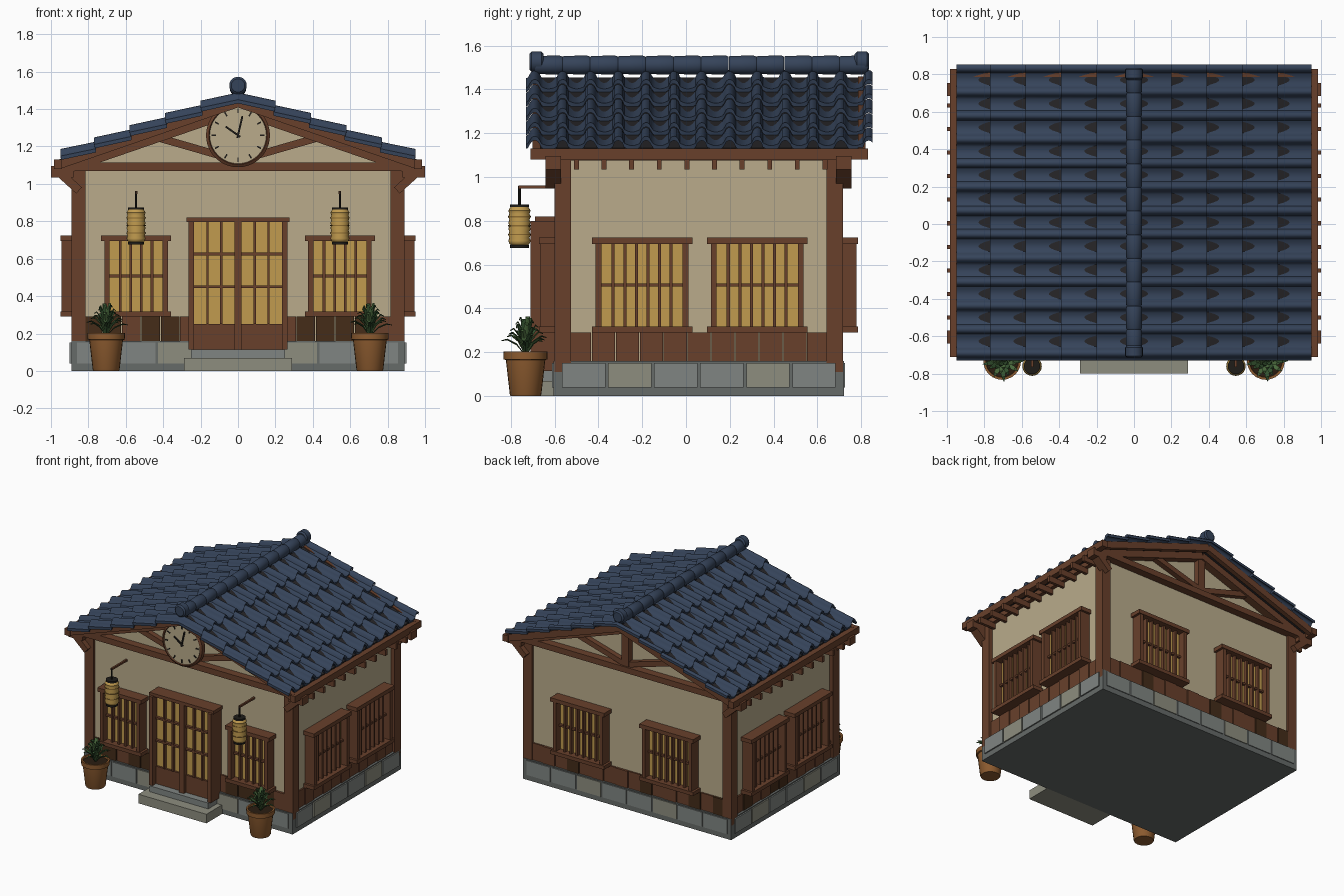
import bpy, bmesh, math, random
from mathutils import Matrix, Vector

if "Cube" in bpy.data.objects:
    bpy.data.objects.remove(bpy.data.objects["Cube"])

random.seed(4)
PALETTE = dict(tile="38455a", soffit="2b2a2c", wood="68422f", dark="46301f", plaster="b8aa8a",
               paper="c09a50", stone="7f8481", stone2="8c8c7e", base="666a68", pot="8c5c33",
               soil="2e2218", leaf="4c6b40", leaf2="365232", black="24221f", band="8a6a34")
parts, mats = {}, {}


def material(key):
    if key not in mats:
        h = PALETTE[key]
        mats[key] = bpy.data.materials.new(key)
        mats[key].diffuse_color = [(int(h[i:i + 2], 16) / 255) ** 2.2 for i in (0, 2, 4)] + [1]
    return mats[key]


def part(name, col):
    return parts.setdefault(name, (bmesh.new(), col))[0]


def box(name, col, x0, x1, y0, y1, z0, z1, M=Matrix()):
    T = Matrix.Translation(((x0 + x1) / 2, (y0 + y1) / 2, (z0 + z1) / 2))
    bmesh.ops.create_cube(part(name, col), size=1, matrix=M @ T @ Matrix.Diagonal((abs(x1 - x0), abs(y1 - y0), z1 - z0, 1)))


def beam(name, col, a, b, depth, height):
    # sloped beam in an xz plane, from a=(x,z) to b=(x,z), depth=(y0,y1)
    dx, dz = b[0] - a[0], b[1] - a[1]
    M = Matrix.Translation((a[0], 0, a[1])) @ Matrix.Rotation(-math.atan2(dz, dx), 4, 'Y')
    box(name, col, 0, math.hypot(dx, dz), depth[0], depth[1], -height / 2, height / 2, M)


def lathe(name, col, profile, M, seg=20):
    bm = part(name, col)
    rings = [[bm.verts.new(M @ Vector((r * math.cos(2 * math.pi * i / seg), r * math.sin(2 * math.pi * i / seg), z)))
              for i in range(seg)] for r, z in profile]
    skin(bm, rings)


def skin(bm, rings):
    n = len(rings[0])
    faces = [bm.faces.new((a[i], a[(i + 1) % n], b[(i + 1) % n], b[i])) for a, b in zip(rings, rings[1:]) for i in range(n)]
    faces += [bm.faces.new(rings[0]), bm.faces.new(rings[-1])]
    bmesh.ops.recalc_face_normals(bm, faces=faces)


def at(x, y, z=0, rot=0, axis='Z'):
    return Matrix.Translation((x, y, z)) @ Matrix.Rotation(rot, 4, axis)


W, F, B = 0.86, -0.58, 0.695  # wall planes: side, front, back

# foundation with stone blocks, and entrance steps
box("foundation", "base", -.89, .89, -.605, .72, 0, .16)
for s in (-1, 1):
    for i in range(6):
        y = -.565 + i * .21
        box("foundation_blocks" + "_b" * (i % 3 == 1), "stone2" if i % 3 == 1 else "stone",
            s * .85, s * .9, y, y + .197, .04, .152)
    for i in range(8):
        x = -.86 + i * .216
        y = -.612 if s < 0 else .726
        box("foundation_blocks" + "_b" * (i % 3 == 2), "stone2" if i % 3 == 2 else "stone",
            x, x + .203, y, y - s * .05, .04, .152)
box("lower_step", "stone2", -.29, .29, -.8, -.6, 0, .07)
box("upper_step", "stone", -.25, .25, -.72, -.6, .07, .115)

# plaster walls with gables
bm = part("walls", "plaster")
outline = [(-W, .15), (W, .15), (W, 1.11), (0, 1.415), (-W, 1.11)]
skin(bm, [[bm.verts.new((x, y, z)) for x, z in outline] for y in (F, B)])

# wainscot planks around the walls
for M, length in ((at(0, F), 1.66), (at(0, B, 0, math.pi), 1.66),
                  (at(W, .06, 0, math.pi / 2), 1.2), (at(-W, .06, 0, -math.pi / 2), 1.2)):
    n = round(length / .107)
    w = length / n
    for i in range(n):
        dark = random.random() < .28
        x = -length / 2 + i * w
        box("dark_planks" if dark else "planks", "dark" if dark else "wood",
            x + .002, x + w - .002, -.012 - .006 * (i % 2), .01, .16, .29, M)

# corner posts, wall plates, fascia, rafter tails
for s in (-1, 1):
    for y in (-.6, .64):
        box("corner_posts", "wood", s * .815, s * .89, y, y + .076, .11, 1.1)
    box("wall_plates", "wood", s * .82, s * .89, -.62, .735, 1.075, 1.125)
    box("eave_fascia", "wood", s * .94, s * .985, -.71, .83, 1.08, 1.13)
    for k in range(10):
        y = -.5 + k * .126
        box("rafter_tails", "wood", s * .85, s, y - .011, y + .011, 1.035, 1.08)

# gable trusses, front and back
for y0, y1, yb in ((-.64, -.57, -.70), (.685, .755, .785)):
    box("tie_beams", "wood", -.97, .97, y0, y1, 1.07, 1.115)
    box("king_posts", "wood", -.03, .03, y0 + .012, y1 - .012, 1.11, 1.41)
    for s in (-1, 1):
        beam("top_chords", "wood", (s * .93, 1.075), (0, 1.395), (y0, y1), .05)
        beam("struts", "wood", (s * .02, 1.13), (s * .42, 1.245), (y0 + .015, y1 - .015), .04)
        beam("bargeboards", "wood", (s * .95, 1.107), (0, 1.435), (yb, yb + .035), .05)
        beam("eave_brackets", "wood", (s * .85, .965), (s * .965, 1.07), (y0, y1), .045)
        box("beam_ends", "wood", s * .88, s, y0, y1, 1.035, 1.095)

# roof deck
for s in (-1, 1):
    beam("roof_deck", "soffit", (s * .93, 1.455 - .345 * .93 - .016), (0, 1.439), (-.665, .785), .03)


# interlocking roof tiles: rolls with sagging pans, five overlapping rows a side
def tile_height(y):
    d = abs(((y + .69) / .127 + .5) % 1 - .5) * .127
    if d < .024:
        return .03 * math.sqrt(max(0, 1 - (d / .0245) ** 2))
    return -.013 * math.sin(math.pi / 2 * (d - .024) / .0395)


bm = part("roof_tiles", "tile")
for s in (-1, 1):
    for r in range(5):
        xa, xb = r * .19, min(r * .19 + .2, .95)
        za, zb = 1.47 - .345 * xa - .012, 1.47 - .345 * xb + .014
        rings = []
        for i in range(181):
            y = -.73 + 1.582 * i / 180
            h = tile_height(y)
            rings.append([bm.verts.new((s * x, y, z + h)) for x, z in
                          ((xa, za), (xb, zb), (xb - .006, zb - .02), (xa, za - .02))])
        skin(bm, rings)

# ridge rolls and end caps
for i in range(12):
    lathe("ridge_tiles", "tile", [(.038, 0), (.042, .006), (.044, .112), (.039, .126)],
          at(0, -.69 + i * .1265, 1.511, -math.pi / 2, 'X'), 18)
for y in (-.715, .77):
    lathe("ridge_ends", "tile", [(.036, 0), (.047, .01), (.047, .055), (.036, .065)],
          at(0, y, 1.526, -math.pi / 2, 'X'), 18)


# lattice windows
def window(M, w, bars):
    h = w / 2
    box("window_paper", "paper", -h + .03, h - .03, -.03, .01, .31, .7, M)
    box("window_frames", "wood", -h, h, -.09, .01, .695, .725, M)
    box("window_frames", "wood", -h, h, -.09, .01, .29, .318, M)
    for s in (-1, 1):
        box("window_frames", "wood", s * (h - .018), s * (h - .045), -.083, .01, .3, .71, M)
    for i in range(bars):
        x = (-h + .045) + (w - .09) * (i + 1) / (bars + 1)
        box("window_bars", "wood", x - .007, x + .007, -.06, -.025, .31, .7, M)
    box("window_bars", "wood", -h + .03, h - .03, -.05, -.025, .5, .515, M)


for s in (-1, 1):
    window(at(s * .545, F), .375, 4)
    window(at(s * .38, B, 0, math.pi), .46, 6)
    for y in (-.2, .325):
        window(at(s * W, y, 0, s * math.pi / 2), .46, 6)

# double sliding door
box("door_frame", "wood", -.275, .275, -.69, F, .795, .82)
for s in (-1, 1):
    box("door_frame", "wood", s * .235, s * .265, -.71, F, .115, .8)
    box("door_leaves", "wood", 0, s * .24, -.665, F, .115, .25)
    box("door_paper", "paper", 0, s * .24, -.65, F, .25, .8)
    for x in (.09, .163):
        box("door_bars", "wood", s * (x - .006), s * (x + .006), -.675, -.645, .25, .8)
    for z in (.45, .625):
        box("door_bars", "wood", 0, s * .24, -.672, -.645, z - .007, z + .007)
box("door_frame", "wood", -.02, .02, -.69, F, .115, .8)

# gable clock
lathe("clock_rim", "wood", [(.171, 0), (.171, .035), (.156, .045), (.15, .036)], at(0, -.645, 1.26, math.pi / 2, 'X'), 40)
lathe("clock_face", "plaster", [(.152, 0), (.152, .038)], at(0, -.645, 1.26, math.pi / 2, 'X'), 40)
for i in range(12):
    box("clock_ticks", "black", -.004, .004, -.688, -.68, .118, .142, at(0, 0, 1.26, i * math.pi / 6, 'Y'))
for ang, length in ((-55, .08), (13, .105)):
    box("clock_hands", "black", -.005, .005, -.692, -.68, -.015, length, at(0, 0, 1.26, math.radians(ang), 'Y'))

for s in (-1, 1):
    # hanging lanterns
    M = at(s * .545, -.76)
    body = [(.04, .69)]
    for i in range(6):
        z = .695 + i * .0275
        body += [(.046, z), (.051, z + .014)]
    lathe("lantern_bodies", "paper", body + [(.04, .865)], M)
    for z in (.735, .775, .815):
        lathe("lantern_bands", "band", [(.052, z), (.052, z + .006)], M)
    for z in (.677, .862):
        lathe("lantern_caps", "black", [(.043, z), (.043, z + .013)], M)
    lathe("lantern_rods", "black", [(.006, .87), (.006, .96)], M, 8)
    box("lantern_arms", "wood", s * .545 - .007, s * .545 + .007, -.765, F, .947, .961)
    # potted plants
    M = at(s * .705, -.732)
    lathe("plant_pots", "pot", [(.068, 0), (.072, .008), (.09, .165), (.1, .168), (.101, .203), (.088, .203), (.085, .18)], M, 24)
    lathe("pot_soil", "soil", [(.086, .17), (.086, .188)], M, 24)
    for k in range(30):
        a, tier = k * 2.4, k / 29
        reach, rise = .112 - .085 * tier, .065 + .11 * tier
        name, col = ("leaves", "leaf") if k % 2 else ("dark_leaves", "leaf2")
        bm = part(name, col)
        L = M @ at(0, 0, .185, a)
        spine = [(0, 0, .006), (reach * .4, rise * .7, .014), (reach * .8, rise, .011), (reach * 1.05, rise * .95, .001)]
        skin(bm, [[bm.verts.new(L @ Vector(p)) for p in ((x, -w, z + w * .4), (x, 0, z - .003), (x, w, z + w * .4))]
                  for x, z, w in spine])

# turn the collected parts into objects
SMOOTH = ("roof_tiles", "ridge", "clock_rim", "clock_face", "lantern_b", "lantern_c", "lantern_r", "plant", "pot_soil")
for name, (bm, col) in parts.items():
    bmesh.ops.recalc_face_normals(bm, faces=bm.faces)
    me = bpy.data.meshes.new(name)
    bm.to_mesh(me)
    bm.free()
    me.materials.append(material(col))
    ob = bpy.data.objects.new(name, me)
    bpy.context.collection.objects.link(ob)
    if name.startswith(SMOOTH):
        bpy.ops.object.select_all(action='DESELECT')
        ob.select_set(True)
        bpy.context.view_layer.objects.active = ob
        bpy.ops.object.shade_smooth_by_angle(angle=math.radians(40))

for m in bpy.data.materials:
    if m.users and not m.is_grease_pencil:
        m.use_nodes = True
        m.node_tree.nodes["Principled BSDF"].inputs["Base Color"].default_value = m.diffuse_color
